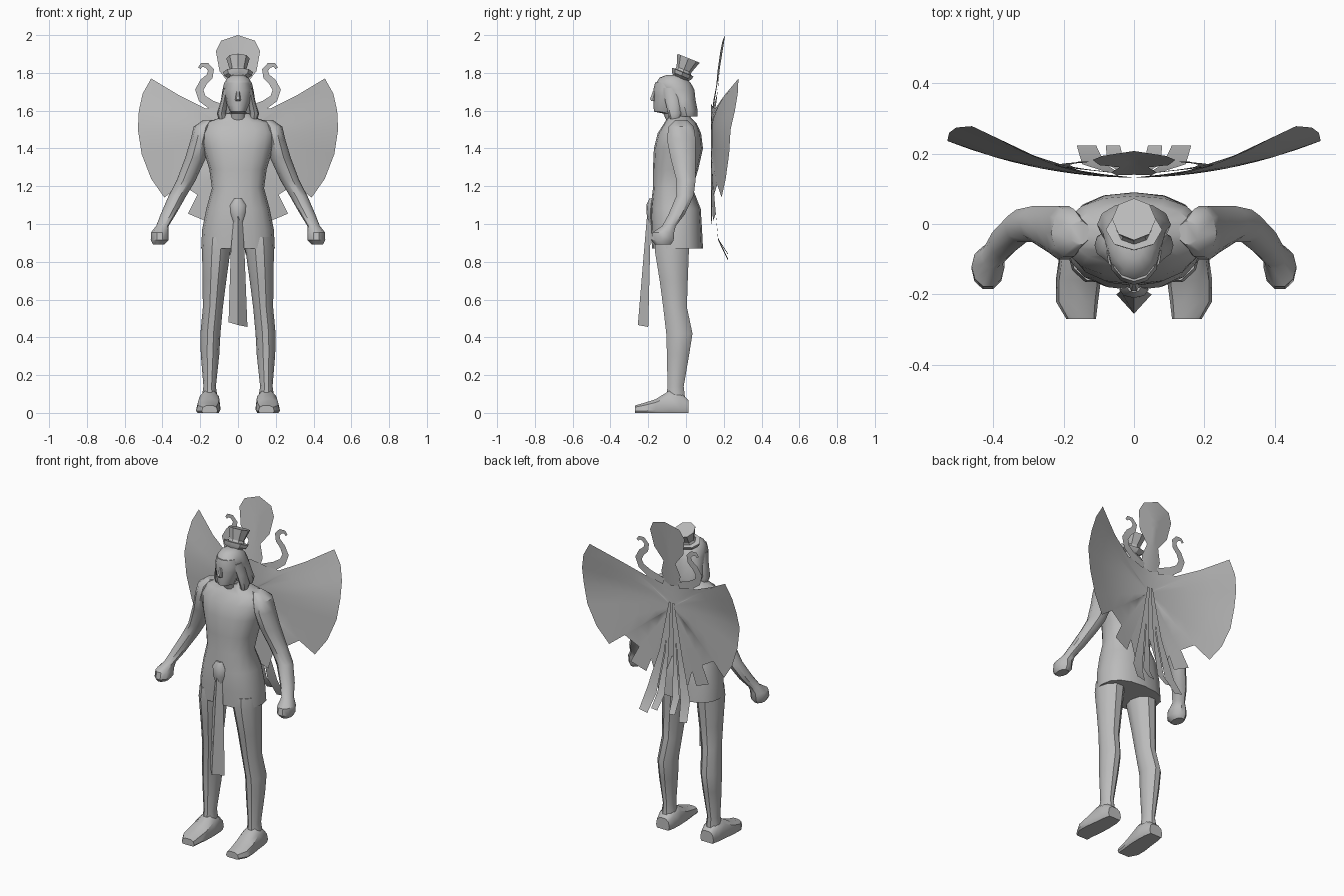
import bpy, bmesh, math
from mathutils import Vector

grey = bpy.data.materials.new("stone grey")
grey.diffuse_color = (0.5, 0.5, 0.5, 1)


def finish(name, bm, mirror=False, angle=40, fix=True):
    if fix:
        bmesh.ops.recalc_face_normals(bm, faces=bm.faces)
    me = bpy.data.meshes.new(name)
    bm.to_mesh(me)
    bm.free()
    ob = bpy.data.objects.new(name, me)
    bpy.context.collection.objects.link(ob)
    me.materials.append(grey)
    if mirror:
        m = ob.modifiers.new("mirror", 'MIRROR')
        m.merge_threshold = 0.0005
    bpy.ops.object.select_all(action='DESELECT')
    ob.select_set(True)
    bpy.context.view_layer.objects.active = ob
    bpy.ops.object.shade_smooth_by_angle(angle=math.radians(angle))
    return ob


def loft(name, rings, n=12, power=1.0, mirror=False, along_y=False, angle=40):
    """Skin elliptical rings (x, y, z, rx, r2) and cap both ends."""
    bm = bmesh.new()
    prev = None
    for i, (x, y, z, rx, r2) in enumerate(rings):
        ring = []
        for k in range(n):
            a = 2 * math.pi * k / n
            c, s = math.cos(a), math.sin(a)
            c = math.copysign(abs(c) ** power, c) * rx
            s = math.copysign(abs(s) ** power, s) * r2
            p = (x + c, y, max(0, z + s)) if along_y else (x + c, y + s, z)
            ring.append(bm.verts.new(p))
        if prev:
            for k in range(n):
                bm.faces.new((prev[k], prev[(k + 1) % n], ring[(k + 1) % n], ring[k]))
        if i in (0, len(rings) - 1):
            bm.faces.new(ring)
        prev = ring
    return finish(name, bm, mirror, angle)


def sheet(name, hub, outline, depth, steps=4, mirror=True):
    """Fan a thin curved sheet from a hub to an (x, z) outline."""
    bm = bmesh.new()

    def vert(x, z):
        return bm.verts.new((x, depth(x, z), z))
    centre, prev = vert(*hub), None
    for x, z in outline:
        ray = [centre] + [vert(hub[0] + (x - hub[0]) * t / steps,
                               hub[1] + (z - hub[1]) * t / steps) for t in range(1, steps + 1)]
        if prev:
            bm.faces.new((centre, prev[1], ray[1]))
            for t in range(1, steps):
                bm.faces.new((prev[t], prev[t + 1], ray[t + 1], ray[t]))
        prev = ray
    return finish(name, bm, mirror)


def ribbon(name, path, mirror=True):
    """Flat strip in the x-z plane through points (x, y, z, half width)."""
    bm = bmesh.new()
    prev = None
    for i, (x, y, z, w) in enumerate(path):
        a, b = path[max(i - 1, 0)], path[min(i + 1, len(path) - 1)]
        d = Vector((b[0] - a[0], b[2] - a[2])).normalized()
        pair = [bm.verts.new((x - d.y * w, y, z + d.x * w)),
                bm.verts.new((x + d.y * w, y, z - d.x * w))]
        if prev:
            bm.faces.new((prev[0], prev[1], pair[1], pair[0]))
        prev = pair
    return finish(name, bm, mirror)


# tunic with flared hem, waist, chest and sloping shoulders
loft("tunic", [
    (0, -0.045, 0.87, 0.195, 0.135), (0, -0.05, 0.97, 0.19, 0.135),
    (0, -0.055, 1.08, 0.168, 0.133), (0, -0.07, 1.19, 0.138, 0.105),
    (0, -0.055, 1.29, 0.152, 0.12), (0, -0.04, 1.40, 0.185, 0.13),
    (0, -0.035, 1.48, 0.20, 0.115), (0, -0.03, 1.535, 0.175, 0.085),
    (0, -0.035, 1.565, 0.09, 0.06), (0, -0.045, 1.585, 0.06, 0.055)],
    n=16, power=0.85)

# arms ending in fists
loft("arm", [
    (0.155, -0.025, 1.55, 0.03, 0.035), (0.185, -0.025, 1.515, 0.05, 0.07),
    (0.20, -0.025, 1.45, 0.05, 0.08), (0.225, -0.015, 1.35, 0.055, 0.07),
    (0.275, 0.0, 1.23, 0.05, 0.053), (0.32, -0.005, 1.15, 0.047, 0.048),
    (0.37, -0.05, 1.05, 0.04, 0.045), (0.40, -0.09, 0.99, 0.033, 0.038),
    (0.414, -0.12, 0.955, 0.047, 0.06), (0.415, -0.125, 0.915, 0.047, 0.063),
    (0.42, -0.122, 0.892, 0.03, 0.045)], n=10, mirror=True)

# legs
loft("leg", [
    (0.11, -0.07, 0.93, 0.075, 0.095), (0.115, -0.075, 0.86, 0.075, 0.095),
    (0.125, -0.065, 0.70, 0.063, 0.078), (0.133, -0.058, 0.56, 0.053, 0.066),
    (0.146, -0.035, 0.42, 0.053, 0.073), (0.148, -0.042, 0.31, 0.049, 0.062),
    (0.15, -0.055, 0.14, 0.033, 0.045), (0.15, -0.055, 0.06, 0.045, 0.055)],
    n=10, mirror=True)

# feet with flat soles
loft("foot", [
    (0.15, 0.012, 0.02, 0.045, 0.05), (0.15, -0.03, 0.02, 0.055, 0.09),
    (0.152, -0.09, 0.02, 0.06, 0.10), (0.158, -0.16, 0.015, 0.064, 0.06),
    (0.162, -0.22, 0.01, 0.06, 0.045), (0.15, -0.27, 0.01, 0.042, 0.03)],
    n=10, power=0.75, mirror=True, along_y=True)

# face and neck
loft("face", [
    (0, -0.05, 1.55, 0.05, 0.055), (0, -0.06, 1.585, 0.045, 0.06),
    (0, -0.105, 1.595, 0.042, 0.065), (0, -0.105, 1.63, 0.058, 0.067),
    (0, -0.095, 1.68, 0.07, 0.075), (0, -0.085, 1.71, 0.074, 0.088),
    (0, -0.085, 1.75, 0.066, 0.078)], n=12)

# nose
loft("nose", [
    (0, -0.17, 1.65, 0.014, 0.014), (0, -0.175, 1.66, 0.015, 0.018),
    (0, -0.166, 1.705, 0.008, 0.01)], n=6)

# hair falling behind the face, and the side locks
loft("hair", [
    (0, 0.005, 1.57, 0.095, 0.055), (0, -0.002, 1.60, 0.105, 0.064),
    (0, -0.02, 1.66, 0.09, 0.07), (0, -0.05, 1.71, 0.082, 0.095),
    (0, -0.067, 1.745, 0.074, 0.093), (0, -0.07, 1.775, 0.055, 0.07),
    (0, -0.065, 1.79, 0.028, 0.035)], n=12)
loft("side_lock", [
    (0.083, -0.06, 1.557, 0.02, 0.025), (0.088, -0.06, 1.585, 0.024, 0.035),
    (0.074, -0.07, 1.65, 0.017, 0.04), (0.06, -0.08, 1.72, 0.017, 0.045)],
    n=8, mirror=True)

# tilted hat with a raised band
hat = loft("hat", [
    (0, 0, -0.015, 0.045, 0.042), (0, 0, 0, 0.072, 0.055), (0, 0, 0.02, 0.08, 0.062),
    (0, 0, 0.022, 0.05, 0.045), (0, 0, 0.035, 0.044, 0.042),
    (0, 0, 0.10, 0.062, 0.064)], n=8, angle=25)
hat.location = (0, -0.024, 1.785)
hat.rotation_euler.x = math.radians(-22)

# belt buckle knot
loft("buckle", [
    (0, -0.185, 1.00, 0.02, 0.012), (0, -0.188, 1.05, 0.038, 0.02),
    (0, -0.186, 1.10, 0.042, 0.024), (0, -0.18, 1.135, 0.02, 0.014)], n=8)

# folded hanging sash
bm = bmesh.new()
rows = [[(-0.02, -0.185, 1.06), (0, -0.205, 1.06), (0.02, -0.185, 1.06)],
        [(-0.038, -0.19, 0.86), (0, -0.222, 0.86), (0.034, -0.19, 0.86)],
        [(-0.05, -0.20, 0.48), (0, -0.255, 0.465), (0.05, -0.20, 0.455)]]
rows = [[bm.verts.new(p) for p in r] for r in rows]
for a, b in zip(rows, rows[1:]):
    for i in range(2):
        bm.faces.new((a[i], b[i], b[i + 1], a[i + 1]))
for r in (rows[0], rows[2]):
    bm.faces.new(r)
for a, b in zip(rows, rows[1:]):
    bm.faces.new((a[0], a[2], b[2], b[0]))
finish("sash", bm, angle=30)

# broad wings with stepped lower edge
sheet("wing", (0, 1.45), [
    (0, 1.64), (0.09, 1.62), (0.17, 1.61), (0.31, 1.68), (0.46, 1.77), (0.505, 1.69),
    (0.525, 1.60), (0.53, 1.50), (0.51, 1.37), (0.46, 1.24), (0.39, 1.14),
    (0.30, 1.21), (0.215, 1.155), (0.265, 1.055), (0.17, 1.015), (0.14, 1.10),
    (0.11, 1.00), (0.05, 1.02), (0, 1.15)],
    lambda x, z: 0.132 + 0.37 * x * x + 0.25 * max(0, z - 1.5) * min(1, x / 0.4))

# upright hood-shaped plume behind the head
sheet("plume", (0, 1.86), [
    (0, 2.0), (0.09, 1.97), (0.117, 1.915), (0.098, 1.81), (0.04, 1.735),
    (0.065, 1.66), (0.05, 1.60), (0, 1.58)],
    lambda x, z: 0.14 + 0.16 * max(0, z - 1.58) - 0.1 * x)

# curled horns beside the plume
ribbon("curled_horn", [
    (0.205, 0.178, 1.825, 0.008), (0.192, 0.178, 1.842, 0.011), (0.165, 0.178, 1.84, 0.014),
    (0.143, 0.177, 1.815, 0.016), (0.15, 0.175, 1.782, 0.018), (0.182, 0.172, 1.752, 0.02),
    (0.205, 0.168, 1.71, 0.022), (0.19, 0.162, 1.665, 0.022), (0.14, 0.155, 1.63, 0.024),
    (0.05, 0.145, 1.60, 0.02)])

# long tail feathers fanning down the back
for name, tip, low, wide in (("outer_feather", 0.135, 0.81, 0.033),
                             ("inner_feather", 0.06, 0.84, 0.024)):
    ribbon(name, [(0.012, 0.14, 1.48, 0.006), (tip * 0.45, 0.147, 1.17, wide * 0.5),
                  (tip * 0.85, 0.17, 0.92, wide), (tip, 0.223, low, wide * 0.85)])
